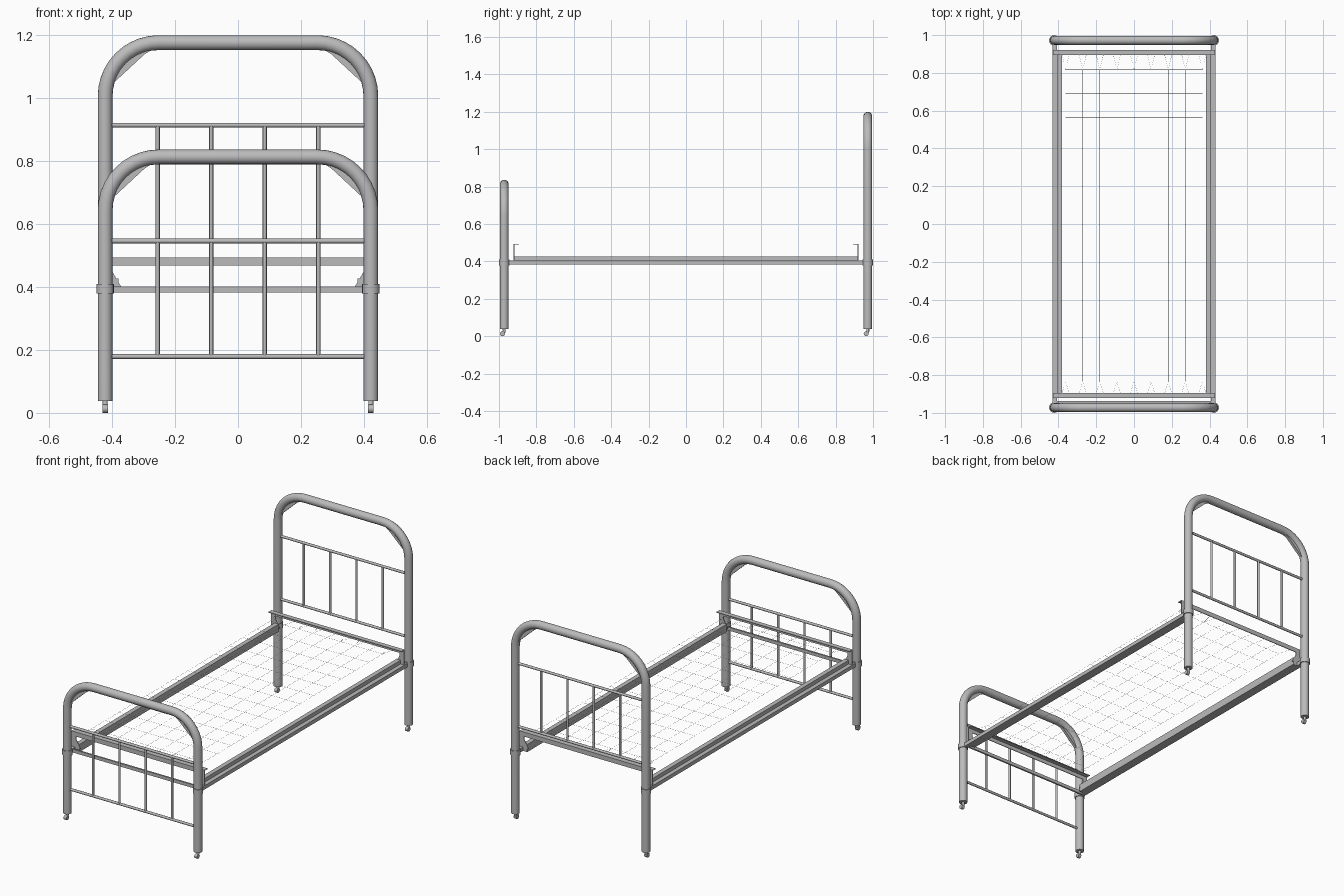
import bpy, bmesh, math
from mathutils import Vector

cube = bpy.data.objects.get("Cube")
if cube:
    bpy.data.objects.remove(cube, do_unlink=True)

metal = bpy.data.materials.new("grey_metal")
GREY = (0.5, 0.5, 0.5, 1)
metal.diffuse_color = GREY
metal.use_nodes = True
for node in metal.node_tree.nodes:
    if node.type == 'BSDF_PRINCIPLED':
        node.inputs["Base Color"].default_value = GREY

POST_X, POST_Y, POST_R = 0.422, 0.972, 0.0235
COLLAR_Z, MID_Z = 0.394, 0.546
END_Y = 0.922


def finish(name, mesh, smooth=True):
    mesh.materials.clear()
    mesh.materials.append(metal)
    obj = bpy.data.objects.new(name, mesh)
    bpy.context.collection.objects.link(obj)
    if smooth:
        bpy.ops.object.select_all(action='DESELECT')
        obj.select_set(True)
        bpy.context.view_layer.objects.active = obj
        bpy.ops.object.shade_smooth_by_angle(angle=math.radians(40))
    return obj


def tubes(name, paths, radius, resolution=4, smooth=True):
    """Round bars along one or more point paths."""
    curve = bpy.data.curves.new(name, 'CURVE')
    curve.dimensions = '3D'
    curve.bevel_depth = radius
    curve.bevel_resolution = resolution
    curve.use_fill_caps = True
    for path in paths:
        spline = curve.splines.new('POLY')
        spline.points.add(len(path) - 1)
        for point, co in zip(spline.points, path):
            point.co = (*co, 1)
    helper = bpy.data.objects.new(name + "_path", curve)
    bpy.context.collection.objects.link(helper)
    bpy.context.view_layer.update()
    graph = bpy.context.evaluated_depsgraph_get()
    mesh = bpy.data.meshes.new_from_object(helper.evaluated_get(graph))
    bpy.data.objects.remove(helper, do_unlink=True)
    return finish(name, mesh, smooth)


def prism(name, outline, offset):
    """Flat outline extruded along an offset."""
    bm = bmesh.new()
    face = bm.faces.new([bm.verts.new(p) for p in outline])
    ext = bmesh.ops.extrude_face_region(bm, geom=[face])
    verts = [g for g in ext["geom"] if isinstance(g, bmesh.types.BMVert)]
    bmesh.ops.translate(bm, verts=verts, vec=Vector(offset))
    bmesh.ops.recalc_face_normals(bm, faces=bm.faces)
    mesh = bpy.data.meshes.new(name)
    bm.to_mesh(mesh)
    bm.free()
    return finish(name, mesh, smooth=False)


def arch(y, top, bend=0.17, steps=10):
    """Path up one post, over the rounded top and down the other."""
    half = []
    for i in range(steps + 1):
        a = math.pi / 2 * i / steps
        half.append((POST_X - bend + bend * math.cos(a),
                     y, top - bend + bend * math.sin(a)))
    half.insert(0, (POST_X, y, 0.038))
    return half + [(-x, yy, z) for x, yy, z in reversed(half)]


# Chamfered web inside each bend, as (x, depth below the arch centreline)
WEB = [(0.402, 0.15), (0.392, 0.125), (0.297, 0.037), (0.27, 0.02), (0.37, 0.05)]


def end_panel(prefix, y, top, low, high):
    """Arched frame with cross bars, spindles, collars and casters."""
    tubes(prefix + "_frame", [arch(y, top)], POST_R, 6)
    tubes(prefix + "_cross_bars",
          [[(-POST_X, y, z), (POST_X, y, z)] for z in (low, high)], 0.0075)
    tubes(prefix + "_spindles",
          [[(x, y, low), (x, y, high)] for x in (-0.255, -0.085, 0.085, 0.255)],
          0.0065)
    for side, s in (("left", 1), ("right", -1)):
        tag = f"{prefix}_{side}"
        x = s * POST_X
        prism(tag + "_bend_web",
              [(s * wx, y - 0.008, top - dz) for wx, dz in WEB], (0, 0.016, 0))
        tubes(tag + "_collar",
              [[(x, y, COLLAR_Z - 0.015), (x, y, COLLAR_Z + 0.015)]], 0.028, 6)
        tubes(tag + "_caster_stem",
              [[(x, y, 0.045), (x, y, 0.026), (x, y - 0.008, 0.012)]], 0.008)
        tubes(tag + "_caster_wheel",
              [[(x - 0.009, y - 0.009, 0.013), (x + 0.009, y - 0.009, 0.013)]],
              0.013)


end_panel("headboard", POST_Y, 1.176, MID_Z, 0.914)
end_panel("footboard", -POST_Y, 0.813, 0.179, MID_Z)

# Stepped side rails and the strips that reach the posts
STEP = [(0.432, 0.383), (0.432, 0.405), (0.407, 0.405), (0.407, 0.427),
        (0.38, 0.427), (0.38, 0.383)]
STRIP = STEP[:3] + [(0.407, 0.383)]
for side, s in (("left", 1), ("right", -1)):
    prism(side + "_side_rail",
          [(s * x, -END_Y, z) for x, z in STEP], (0, 2 * END_Y, 0))
    for end, e in (("head", 1), ("foot", -1)):
        prism(f"{side}_{end}_rail_end",
              [(s * x, e * END_Y, z) for x, z in STRIP],
              (0, e * (POST_Y - END_Y), 0))
        # Sloped corner plate lifting the end angle off the rail
        plate = [(0.43, 0.49), (0.40, 0.47), (0.40, 0.45),
                 (0.372, 0.402), (0.43, 0.402)]
        prism(f"{side}_{end}_corner_plate",
              [(s * x, e * END_Y, z) for x, z in plate], (0, -e * 0.004, 0))

# Angle bars at both ends of the springs
ANGLE = [(0, 0.468), (0, 0.494), (0.028, 0.494), (0.028, 0.490),
         (0.004, 0.490), (0.004, 0.468)]
for end, e in (("head", 1), ("foot", -1)):
    prism(end + "_angle_bar",
          [(-0.43, e * (END_Y - d), z) for d, z in ANGLE], (0.86, 0, 0))

# Tie bar between the foot collars
prism("foot_tie_bar",
      [(-POST_X, y, z) for y, z in ((-0.946, 0.383), (-0.936, 0.383),
                                    (-0.936, 0.402), (-0.946, 0.402))],
      (2 * POST_X, 0, 0))

# Thin wire spring mesh, with forked ends hooked to the angle bars
xs = [0.0905 * i for i in range(-4, 5)]
ys = [0.69 + 0.127 * (1 - i) for i in range(14)]
Z = 0.49
wires = [[(x, ys[-1], Z), (x, ys[0], Z)] for x in xs]
wires += [[(xs[0], y, Z), (xs[-1], y, Z)] for y in ys]
for x in xs:
    for y, edge in ((ys[0], 0.90), (ys[-1], -0.90)):
        wires.append([(x - 0.02, edge, Z), (x, y, Z), (x + 0.02, edge, Z)])
tubes("spring_wires", wires, 0.0005, 0, smooth=False)
